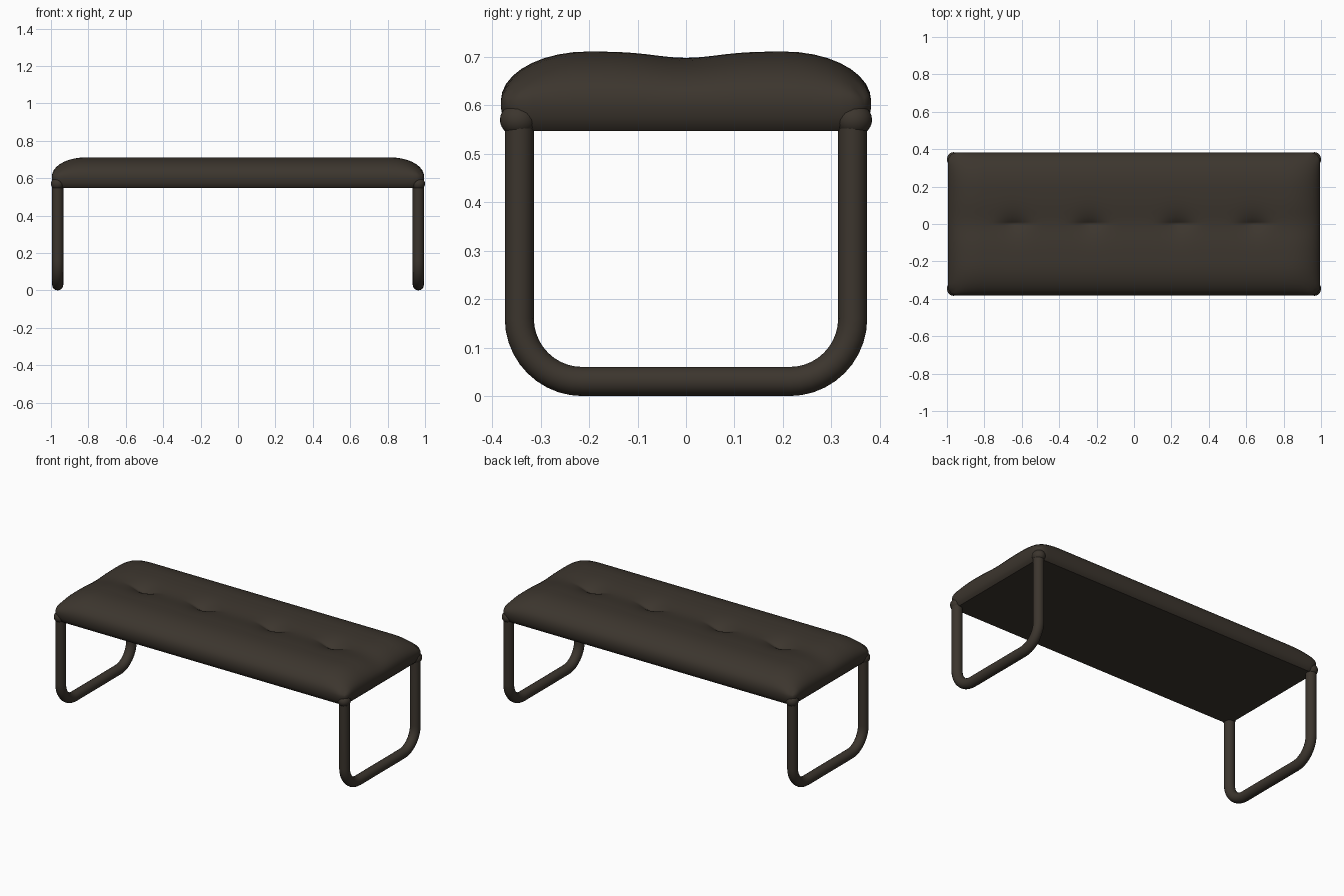
import bpy, bmesh, math
from mathutils import Vector

if "Cube" in bpy.data.objects:
    bpy.data.objects.remove(bpy.data.objects["Cube"])

mat = bpy.data.materials.new("dark brown")
mat.diffuse_color = (0.045, 0.036, 0.027, 1)
mat.use_nodes = True
mat.node_tree.nodes["Principled BSDF"].inputs["Base Color"].default_value = mat.diffuse_color

HX, HY = 0.995, 0.382        # seat half sizes
R, RC = 0.18, 0.05           # top edge rounding, plan corner rounding
TUFTS = (-0.64, -0.235, 0.235, 0.64)


def steps(half, n):
    """Positions across the seat, denser toward the rounded edges."""
    edge = [R * (1 - math.cos(math.radians(90 * i / 9))) for i in range(9)]
    inner = half - R
    return ([-half + d for d in edge]
            + [-inner + 2 * inner * i / n for i in range(n + 1)]
            + [half - d for d in reversed(edge)])


def rounding(d):
    t = max(0.0, 1 - d / R)
    return math.sqrt(max(0.0, 1 - t * t))


def top_height(x, y):
    ex, ey = rounding(HX - abs(x)), rounding(HY - abs(y))
    valley = 0.013 * math.exp(-(y / 0.09) ** 2)
    dimple = sum(0.036 * math.exp(-((x - t) / 0.075) ** 2) for t in TUFTS)
    dimple *= math.exp(-abs(y) / 0.04)
    return 0.61 + (0.101 - valley - dimple) * ex * ey


def plan(x, y):
    """Round the corners of the plan rectangle."""
    qx, qy = abs(x) - (HX - RC), abs(y) - (HY - RC)
    if qx > 0 and qy > 0:
        k = max(qx, qy) / math.hypot(qx, qy)
        x = math.copysign(HX - RC + qx * k, x)
        y = math.copysign(HY - RC + qy * k, y)
    return x, y


def add_object(name, me):
    ob = bpy.data.objects.new(name, me)
    bpy.context.collection.objects.link(ob)
    me.materials.append(mat)
    return ob


# Padded seat: tufted top, bulging side wall, flat underside
bm = bmesh.new()
xs, ys = steps(HX, 80), steps(HY, 40)
grid = [[bm.verts.new((*plan(x, y), top_height(x, y))) for y in ys] for x in xs]
nx, ny = len(xs), len(ys)
for i in range(nx - 1):
    for j in range(ny - 1):
        bm.faces.new((grid[i][j], grid[i + 1][j], grid[i + 1][j + 1], grid[i][j + 1]))
rim = ([grid[i][0] for i in range(nx)]
       + [grid[-1][j] for j in range(1, ny)]
       + [grid[i][-1] for i in range(nx - 2, -1, -1)]
       + [grid[0][j] for j in range(ny - 2, 0, -1)])
base = [v.co.copy() for v in rim]
prev = rim
for z, inset in ((0.595, 0.0), (0.575, 0.004), (0.558, 0.011), (0.547, 0.022)):
    ring = [bm.verts.new((c.x * (1 - inset / HX), c.y * (1 - inset / HY), z)) for c in base]
    for k in range(len(ring)):
        m = (k + 1) % len(ring)
        bm.faces.new((prev[k], ring[k], ring[m], prev[m]))
    prev = ring
bm.faces.new(list(reversed(prev)))
bmesh.ops.recalc_face_normals(bm, faces=bm.faces)
for f in bm.faces:
    f.smooth = len(f.verts) == 4
me = bpy.data.meshes.new("seat")
bm.to_mesh(me)
bm.free()
add_object("seat", me)

# U-shaped tube legs with a joint at each seat corner
LX, LY, BEND, TUBE = 0.964, 0.344, 0.13, 0.03
half_path = [(LY, 0.57)]
for i in range(11):
    a = math.radians(9 * i)
    half_path.append((LY - BEND + BEND * math.cos(a), TUBE + BEND - BEND * math.sin(a)))
path = half_path + [(-y, z) for y, z in reversed(half_path)]

for side, sx in (("left", -1), ("right", 1)):
    cu = bpy.data.curves.new(side + "_leg_frame", 'CURVE')
    cu.dimensions = '3D'
    cu.bevel_depth = TUBE
    cu.bevel_resolution = 6
    cu.use_fill_caps = True
    sp = cu.splines.new('POLY')
    sp.points.add(len(path) - 1)
    for p, (y, z) in zip(sp.points, path):
        p.co = (sx * LX, y, z, 1)
    sp.use_smooth = True
    add_object(side + "_leg_frame", cu)

    for end, sy in (("front", -1), ("back", 1)):
        bm = bmesh.new()
        bmesh.ops.create_uvsphere(bm, u_segments=24, v_segments=14, radius=1)
        bmesh.ops.scale(bm, vec=Vector((0.036, 0.038, 0.034)), verts=bm.verts)
        bmesh.ops.translate(bm, vec=Vector((sx * LX, sy * 0.346, 0.57)), verts=bm.verts)
        for f in bm.faces:
            f.smooth = True
        name = f"{end}_{side}_joint"
        me = bpy.data.meshes.new(name)
        bm.to_mesh(me)
        bm.free()
        add_object(name, me)
